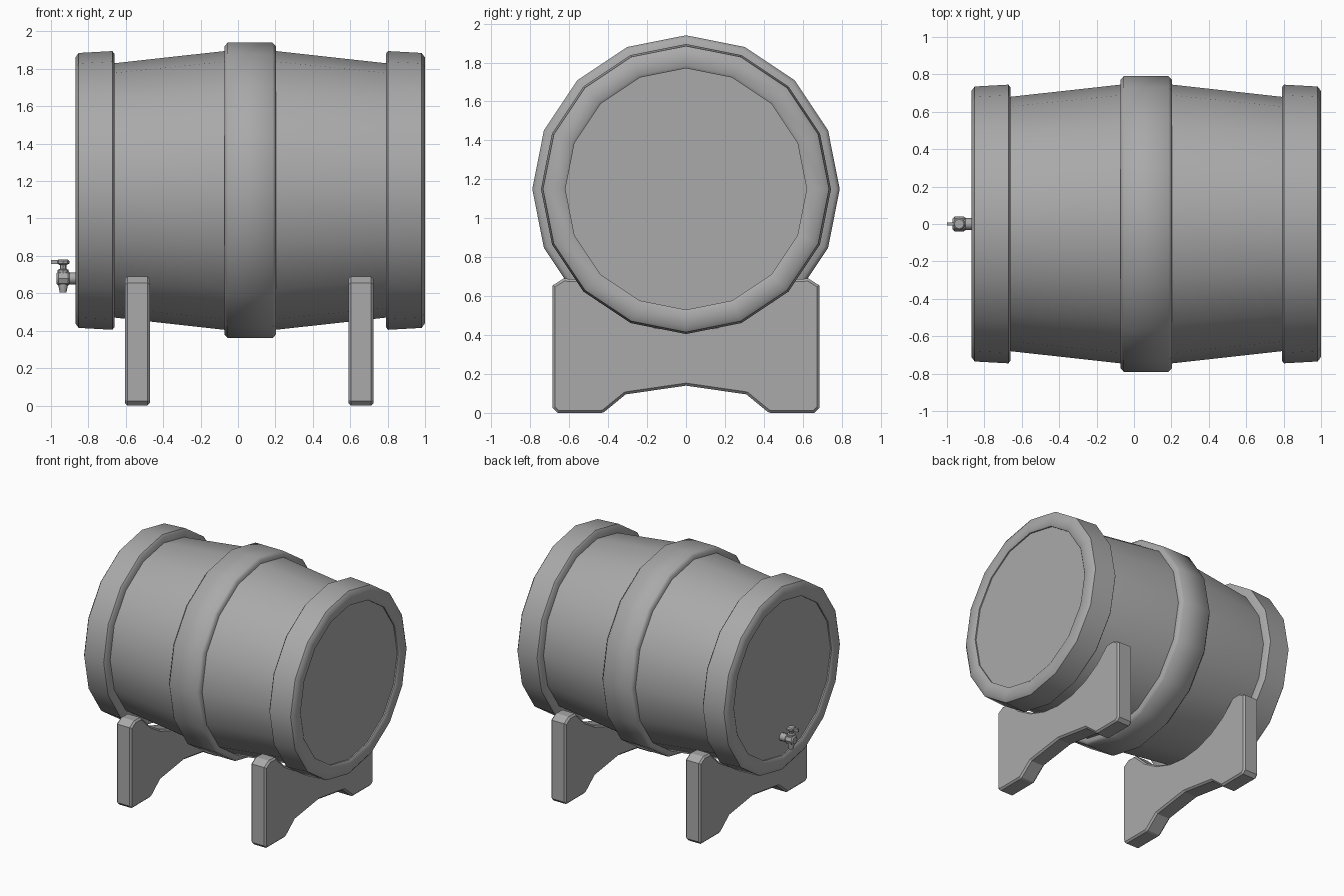
import bpy, bmesh, math
from mathutils import Vector

cube = bpy.data.objects.get("Cube")
if cube:
    bpy.data.objects.remove(cube, do_unlink=True)

grey = bpy.data.materials.new("plain_grey")
grey.use_nodes = True
grey.diffuse_color = (0.4, 0.4, 0.4, 1)
grey.node_tree.nodes["Principled BSDF"].inputs["Base Color"].default_value = (0.4, 0.4, 0.4, 1)

AXIS_Z = 1.15       # height of the barrel axis
MID_X = 0.065       # middle of the barrel along its length


def finish(name, bm, angle=None):
    bmesh.ops.recalc_face_normals(bm, faces=bm.faces)
    mesh = bpy.data.meshes.new(name)
    bm.to_mesh(mesh)
    bm.free()
    mesh.materials.append(grey)
    obj = bpy.data.objects.new(name, mesh)
    bpy.context.collection.objects.link(obj)
    if angle:
        bpy.ops.object.select_all(action='DESELECT')
        obj.select_set(True)
        bpy.context.view_layer.objects.active = obj
        bpy.ops.object.shade_smooth_by_angle(angle=math.radians(angle))
    return obj


def lathe(name, profile, origin, axis='X', sides=16, ring=False, angle=50):
    """Turn (position along axis, radius) points; ring joins last to first, otherwise ends are capped."""
    bm = bmesh.new()
    loops = []
    for along, radius in profile:
        loop = []
        for i in range(sides):
            a = math.tau * i / sides
            u, v = radius * math.cos(a), radius * math.sin(a)
            p = Vector((along, u, v)) if axis == 'X' else Vector((u, v, along))
            loop.append(bm.verts.new(p + Vector(origin)))
        loops.append(loop)
    pairs = list(zip(loops, loops[1:]))
    if ring:
        pairs.append((loops[-1], loops[0]))
    else:
        bm.faces.new(loops[0])
        bm.faces.new(loops[-1])
    for a, b in pairs:
        for i in range(sides):
            j = (i + 1) % sides
            bm.faces.new((a[i], a[j], b[j], b[i]))
    return finish(name, bm, angle)


def extrude_profile(name, points, x0, x1, bevel):
    """Extrude a (y, z) outline along x and bevel its edges."""
    bm = bmesh.new()
    face = bm.faces.new([bm.verts.new((x0, y, z)) for y, z in points])
    new = bmesh.ops.extrude_face_region(bm, geom=[face])["geom"]
    bmesh.ops.translate(bm, vec=(x1 - x0, 0, 0),
                        verts=[g for g in new if isinstance(g, bmesh.types.BMVert)])
    obj = finish(name, bm)
    mod = obj.modifiers.new("soft_edges", 'BEVEL')
    mod.width = bevel
    mod.segments = 1
    mod.limit_method = 'ANGLE'
    mod.angle_limit = math.radians(60)
    return obj


# Barrel body with flat heads set just inside the end hoops
centre = (MID_X, 0, AXIS_Z)
half = [(0.915, 0.66), (0.725, 0.68), (0.138, 0.745)]
lathe("barrel_body", [(-x, r) for x, r in half] + half[::-1], centre)

# Middle hoop
h, r = 0.138, 0.79
lathe("middle_hoop", [(-h, 0.72), (-h, r - 0.02), (0.018 - h, r),
                      (h - 0.018, r), (h, r - 0.02), (h, 0.72)], centre, ring=True)

# End hoops, slightly wider towards the middle
for side, name in ((-1, "right_end_hoop"), (1, "left_end_hoop")):
    rim = [(0.725, 0.64), (0.725, 0.73), (0.737, 0.745), (0.917, 0.735),
           (0.935, 0.71), (0.935, 0.635), (0.925, 0.62), (0.90, 0.62)]
    lathe(name, [(side * x, rad) for x, rad in rim], centre, ring=True)

# Stands: half outline mirrored, with a cradle arc under the barrel
arc = [math.radians(a) for a in (50, 37.5, 25, 12.5)]
outline = [(0.31, 0.095), (0.42, 0.005), (0.435, 0), (0.66, 0), (0.685, 0.025),
           (0.685, 0.655), (0.63, 0.69)]
outline += [(0.72 * math.sin(a), AXIS_Z - 0.72 * math.cos(a)) for a in arc]
outline = ([(0, 0.14)] + outline + [(0, AXIS_Z - 0.72)]
           + [(-y, z) for y, z in reversed(outline)])
for name, x in (("right_stand", -0.538), ("left_stand", 0.658)):
    extrude_profile(name, outline, x - 0.067, x + 0.067, 0.013)

# Tap: pipe, valve body, spout, stem and handle
TAP_X, TAP_Z = -0.935, 0.68
tap = (TAP_X, 0, TAP_Z)
lathe("tap_pipe", [(0.02, 0.032), (0.10, 0.032)], tap, sides=8)
lathe("tap_body", [(-0.035, 0.028), (-0.025, 0.04), (0.025, 0.04), (0.038, 0.03)],
      tap, sides=8, angle=30)
lathe("tap_spout", [(-0.075, 0.018), (-0.035, 0.026), (0, 0.026)], tap, 'Z', sides=8)
lathe("tap_stem", [(0, 0.03), (0.045, 0.03), (0.05, 0.018), (0.09, 0.018)],
      tap, 'Z', sides=8, angle=30)
lathe("tap_knob", [(0.072, 0.02), (0.08, 0.034), (0.092, 0.034), (0.1, 0.026)],
      tap, 'Z', sides=8, angle=30)

# Tap lever: thin bar pointing away from the barrel
bm = bmesh.new()
bmesh.ops.create_cube(bm, size=1)
bmesh.ops.scale(bm, vec=(0.075, 0.018, 0.022), verts=bm.verts)
bmesh.ops.translate(bm, vec=(TAP_X - 0.0275, 0, TAP_Z + 0.087), verts=bm.verts)
finish("tap_lever", bm)
